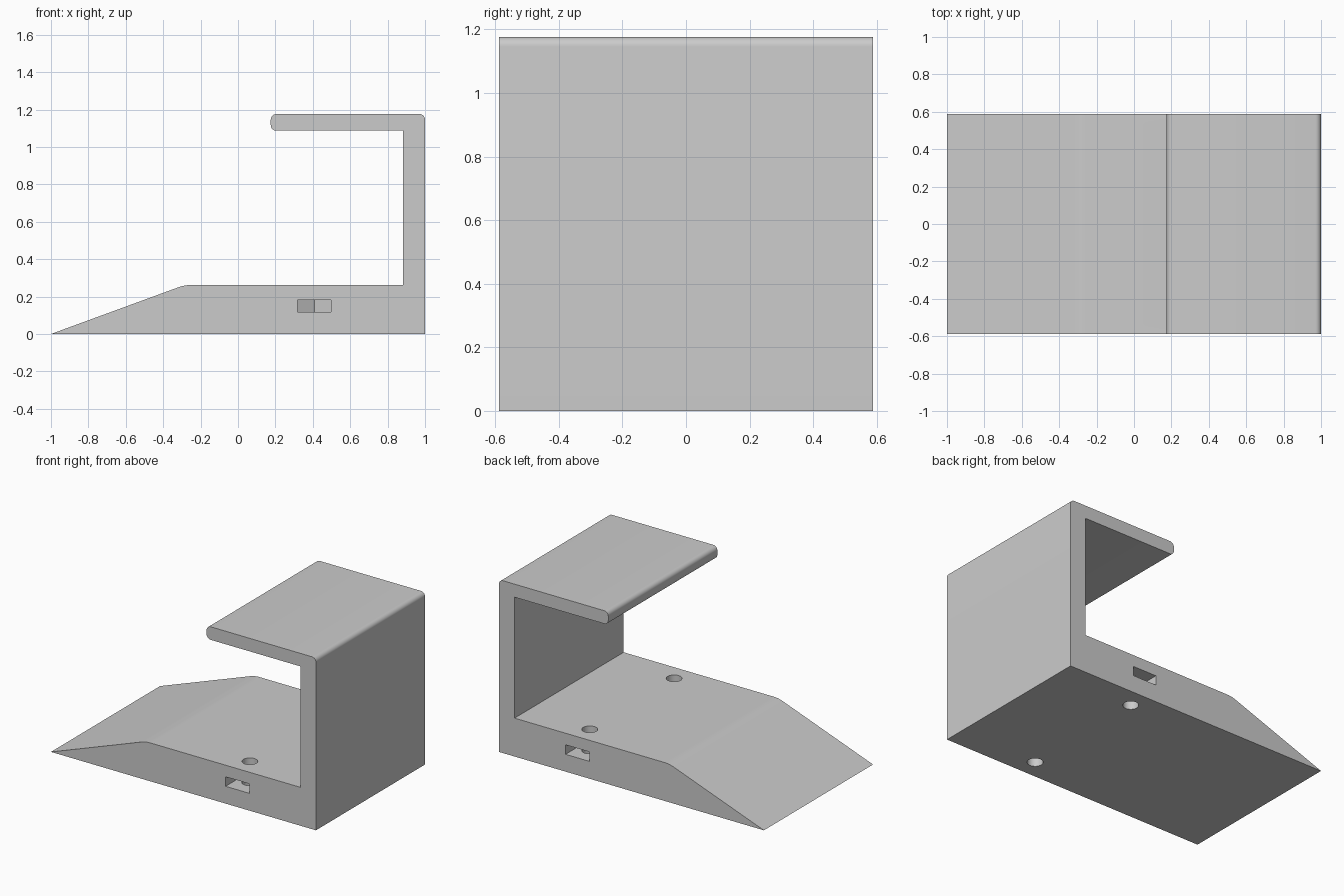
import bpy
import bmesh
from math import cos, sin, pi, radians
from mathutils import Vector

cube = bpy.data.objects.get("Cube")
if cube:
    bpy.data.objects.remove(cube, do_unlink=True)

HALF_DEPTH = 0.588
BOLT_X, BOLT_Y = 0.408, 0.455

grey = bpy.data.materials.new("plain grey")
grey.use_nodes = True
grey.diffuse_color = (0.6, 0.6, 0.6, 1)
grey.node_tree.nodes["Principled BSDF"].inputs["Base Color"].default_value = (0.6, 0.6, 0.6, 1)


def prism(name, points, offset):
    """Extrude a closed outline of 3D points along an offset."""
    bm = bmesh.new()
    face = bm.faces.new([bm.verts.new(p) for p in points])
    result = bmesh.ops.extrude_face_region(bm, geom=[face])
    moved = [v for v in result["geom"] if isinstance(v, bmesh.types.BMVert)]
    bmesh.ops.translate(bm, verts=moved, vec=offset)
    bmesh.ops.recalc_face_normals(bm, faces=bm.faces)
    mesh = bpy.data.meshes.new(name)
    bm.to_mesh(mesh)
    bm.free()
    obj = bpy.data.objects.new(name, mesh)
    bpy.context.collection.objects.link(obj)
    mesh.materials.append(grey)
    return obj


def rounded(corners, steps=8):
    """Replace each (x, z, setback) corner by a smooth tangent curve."""
    out = []
    for i, (x, z, setback) in enumerate(corners):
        p = Vector((x, 0, z))
        if not setback:
            out.append(p)
            continue
        before, after = corners[i - 1], corners[(i + 1) % len(corners)]
        d1 = (Vector((before[0], 0, before[1])) - p).normalized()
        d2 = (Vector((after[0], 0, after[1])) - p).normalized()
        # circular arc tangent to both sides
        half = d1.angle(d2) / 2
        radius = setback * math_tan(half)
        centre = p + (d1 + d2).normalized() * (setback / cos(half))
        a, b = p + d1 * setback - centre, p + d2 * setback - centre
        for k in range(steps + 1):
            t = k / steps
            sweep = a.angle(b)
            out.append(centre + (a * sin((1 - t) * sweep) + b * sin(t * sweep)) / sin(sweep))
    return out


def math_tan(angle):
    return sin(angle) / cos(angle)


# Clamp body: ramped base, upright wall and overhanging arm in one profile
profile = rounded([
    (-1, 0, 0), (1, 0, 0), (1, 1.176, 0.03), (0.175, 1.176, 0.03),
    (0.175, 1.087, 0.03), (0.882, 1.087, 0), (0.882, 0.262, 0), (-0.285, 0.262, 0.035),
])
body = prism("clamp_body", [p - Vector((0, HALF_DEPTH, 0)) for p in profile],
             Vector((0, 2 * HALF_DEPTH, 0)))


def cut(cutter):
    mod = body.modifiers.new(cutter.name, "BOOLEAN")
    mod.operation = "DIFFERENCE"
    mod.solver = "EXACT"
    mod.object = cutter
    cutter.hide_render = True
    bpy.context.view_layer.objects.active = body
    bpy.ops.object.modifier_apply(modifier=mod.name)
    bpy.data.objects.remove(cutter, do_unlink=True)


# Bolt holes and side nut slots, mirrored front and back
for side in (-1, 1):
    hole = [Vector((BOLT_X + 0.049 * cos(a), side * BOLT_Y + 0.049 * sin(a), -0.1))
            for a in (2 * pi * k / 32 for k in range(32))]
    cut(prism("bolt_hole_cutter", hole, Vector((0, 0, 0.5))))

    w = 0.0895
    tip = w / cos(pi / 6)
    outline = [(-w, 0.7), (-w, BOLT_Y - tip / 2), (0, BOLT_Y - tip),
               (w, BOLT_Y - tip / 2), (w, 0.7)]
    slot = [Vector((BOLT_X + x, side * y, 0.118)) for x, y in outline]
    cut(prism("nut_slot_cutter", slot, Vector((0, 0, 0.065))))

# Smooth the rounded edges only
bpy.ops.object.select_all(action="DESELECT")
body.select_set(True)
bpy.context.view_layer.objects.active = body
bpy.ops.object.shade_smooth_by_angle(angle=radians(30))
# The shallow ramp bend stays smooth while flat walls stay crisp
